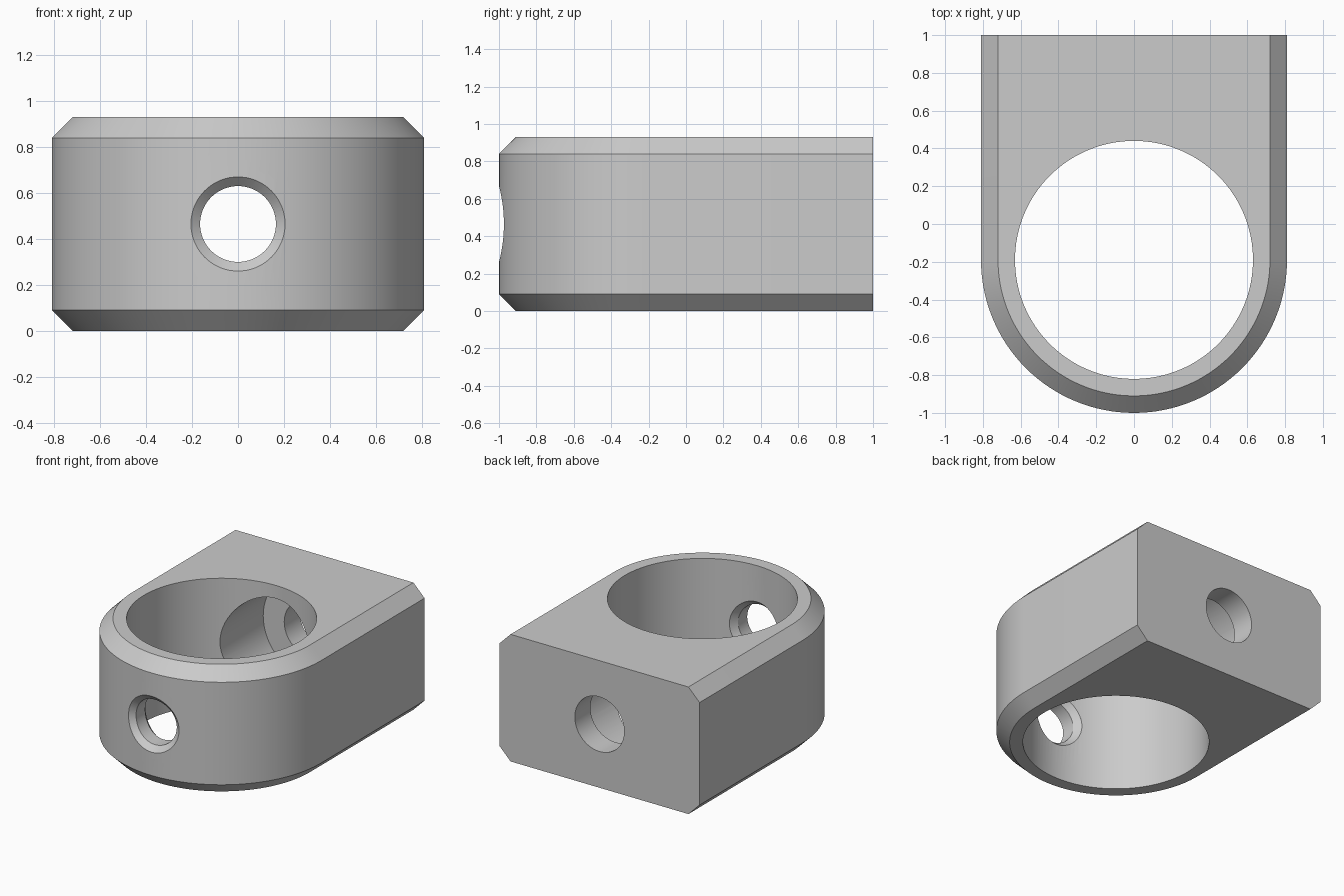
import bpy, bmesh, math

cube = bpy.data.objects.get("Cube")
if cube:
    bpy.data.objects.remove(cube)

CY = -0.19            # bore axis position along y
HEIGHT, MID = 0.93, 0.465
OUTER, BORE, CHAMFER = 0.81, 0.63, 0.09

grey = bpy.data.materials.new("plain grey")
grey.use_nodes = True
colour = (0.6, 0.6, 0.6, 1)
grey.diffuse_color = colour
grey.node_tree.nodes["Principled BSDF"].inputs["Base Color"].default_value = colour


def loft(name, rings):
    """Join equal-length rings of points into a capped solid."""
    bm = bmesh.new()
    loops = [[bm.verts.new(p) for p in ring] for ring in rings]
    n = len(loops[0])
    for a, b in zip(loops, loops[1:]):
        for i in range(n):
            j = (i + 1) % n
            bm.faces.new((a[i], a[j], b[j], b[i]))
    bm.faces.new(loops[0])
    bm.faces.new(loops[-1])
    bmesh.ops.recalc_face_normals(bm, faces=bm.faces)
    mesh = bpy.data.meshes.new(name)
    bm.to_mesh(mesh)
    bm.free()
    mesh.materials.append(grey)
    obj = bpy.data.objects.new(name, mesh)
    bpy.context.collection.objects.link(obj)
    return obj


def circle(n=64):
    return [(math.cos(2 * math.pi * i / n), math.sin(2 * math.pi * i / n)) for i in range(n)]


def body_ring(radius, z, n=64):
    """U-shaped outline: round at the front, square at the back."""
    arc = [math.pi + math.pi * i / n for i in range(n + 1)]
    pts = [(radius * math.cos(a), CY + radius * math.sin(a), z) for a in arc]
    return pts + [(radius, 1, z), (-radius, 1, z)]


def wall(radius, offset):
    """Depth of the curved front wall at a given x."""
    return lambda x: CY - math.sqrt(radius ** 2 - x ** 2) + offset


def flat(y):
    return lambda x: y


def y_hole(name, steps):
    """Round cutter along y from (radius, depth function) steps."""
    return loft(name, [[(r * c, depth(r * c), MID + r * s) for c, s in circle()]
                       for r, depth in steps])


# Body with chamfered top and bottom rims
body = loft("collar_body", [body_ring(OUTER - CHAMFER, 0), body_ring(OUTER, CHAMFER),
                            body_ring(OUTER, HEIGHT - CHAMFER),
                            body_ring(OUTER - CHAMFER, HEIGHT)])

# Main bore, front hole with chamfered ends, rear counterbore and rear hole
cutters = [
    loft("bore_cutter", [[(BORE * c, CY + BORE * s, z) for c, s in circle(128)]
                         for z in (-0.2, HEIGHT + 0.2)]),
    y_hole("front_hole_cutter", [
        (0.205, flat(-1.2)), (0.205, wall(OUTER, 0)), (0.165, wall(OUTER, 0.04)),
        (0.165, wall(BORE, -0.04)), (0.2, wall(BORE, 0)), (0.2, flat(-0.6))]),
    y_hole("counterbore_cutter", [(0.37, flat(0)), (0.37, flat(0.82))]),
    y_hole("rear_hole_cutter", [(0.2, flat(0.5)), (0.2, flat(1.2))]),
]
bpy.context.view_layer.objects.active = body
body.select_set(True)
for cutter in cutters:
    mod = body.modifiers.new(cutter.name, "BOOLEAN")
    mod.object = cutter
    mod.solver = "EXACT"
    bpy.ops.object.modifier_apply(modifier=mod.name)
    bpy.data.objects.remove(cutter)

bpy.ops.object.shade_smooth_by_angle(angle=math.radians(25))
